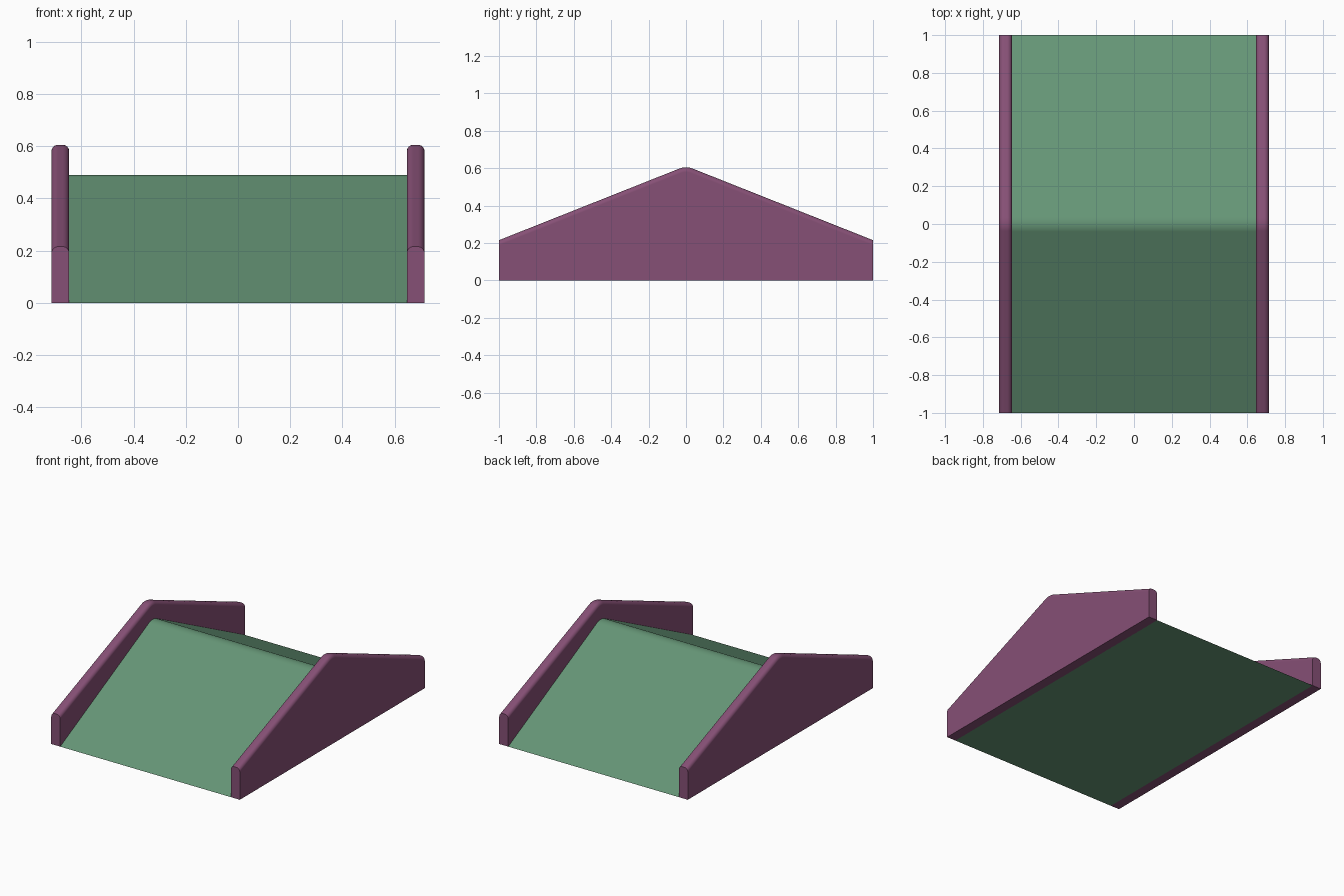
import bpy, bmesh, math

if "Cube" in bpy.data.objects:
    bpy.data.objects.remove(bpy.data.objects["Cube"])


def material(name, rgb):
    m = bpy.data.materials.new(name)
    m.diffuse_color = (*rgb, 1)
    m.use_nodes = True
    m.node_tree.nodes["Principled BSDF"].inputs["Base Color"].default_value = m.diffuse_color
    return m


def ridge_path(end_z, apex_z, radius, segs=8):
    """Stations (y, z, ny, nz): straight slope, rounded ridge, straight slope."""
    a = math.atan(apex_z - end_z)
    centre_z = apex_z - radius / math.cos(a)
    drop = 1 / math.cos(a)
    path = [(-1, end_z, 0, drop)]
    for i in range(segs + 1):
        t = -a + 2 * a * i / segs
        ny, nz = math.sin(t), math.cos(t)
        path.append((radius * ny, centre_z + radius * nz, ny, nz))
    path.append((1, end_z, 0, drop))
    return path


def gable(name, x, half_w, path, mat, edge_r=0.0, segs=6):
    """Solid from the ground up to the path, with rounded upper edges."""
    if edge_r:
        right = [(half_w - edge_r + edge_r * math.cos(t), edge_r - edge_r * math.sin(t))
                 for t in (math.pi / 2 * i / segs for i in range(segs + 1))]
    else:
        right = [(half_w, 0)]
    section = right + [(-px, d) for px, d in reversed(right)]

    bm = bmesh.new()
    rings = []
    for y, z, ny, nz in path:
        ring = [bm.verts.new((x + half_w, y, 0))]
        ring += [bm.verts.new((x + px, y - ny * d, z - nz * d)) for px, d in section]
        ring.append(bm.verts.new((x - half_w, y, 0)))
        rings.append(ring)
    n = len(rings[0])
    for a, b in zip(rings, rings[1:]):
        for i in range(n):
            j = (i + 1) % n
            bm.faces.new((a[i], a[j], b[j], b[i]))
    if path[0][1] > 0:  # end caps
        bm.faces.new(rings[0])
        bm.faces.new(rings[-1])
    bmesh.ops.remove_doubles(bm, verts=bm.verts, dist=1e-5)
    bmesh.ops.recalc_face_normals(bm, faces=bm.faces)
    me = bpy.data.meshes.new(name)
    bm.to_mesh(me)
    bm.free()
    me.materials.append(mat)
    ob = bpy.data.objects.new(name, me)
    bpy.context.collection.objects.link(ob)
    bpy.ops.object.select_all(action='DESELECT')
    ob.select_set(True)
    bpy.context.view_layer.objects.active = ob
    bpy.ops.object.shade_smooth_by_angle(angle=math.radians(30))
    wn = ob.modifiers.new("flat_sides", 'WEIGHTED_NORMAL')
    wn.keep_sharp = True
    return ob


green = material("green", (0.13, 0.30, 0.18))
purple = material("purple", (0.24, 0.08, 0.18))

# Double ramp between the walls
gable("ramp_deck", 0, 0.647, ridge_path(0, 0.5, 0.09), green)

# Side walls with rounded top edges
wall_path = ridge_path(0.215, 0.612, 0.1)
for side, s in (("left", -1), ("right", 1)):
    gable(side + "_wall", s * 0.68, 0.034, wall_path, purple, edge_r=0.025)
